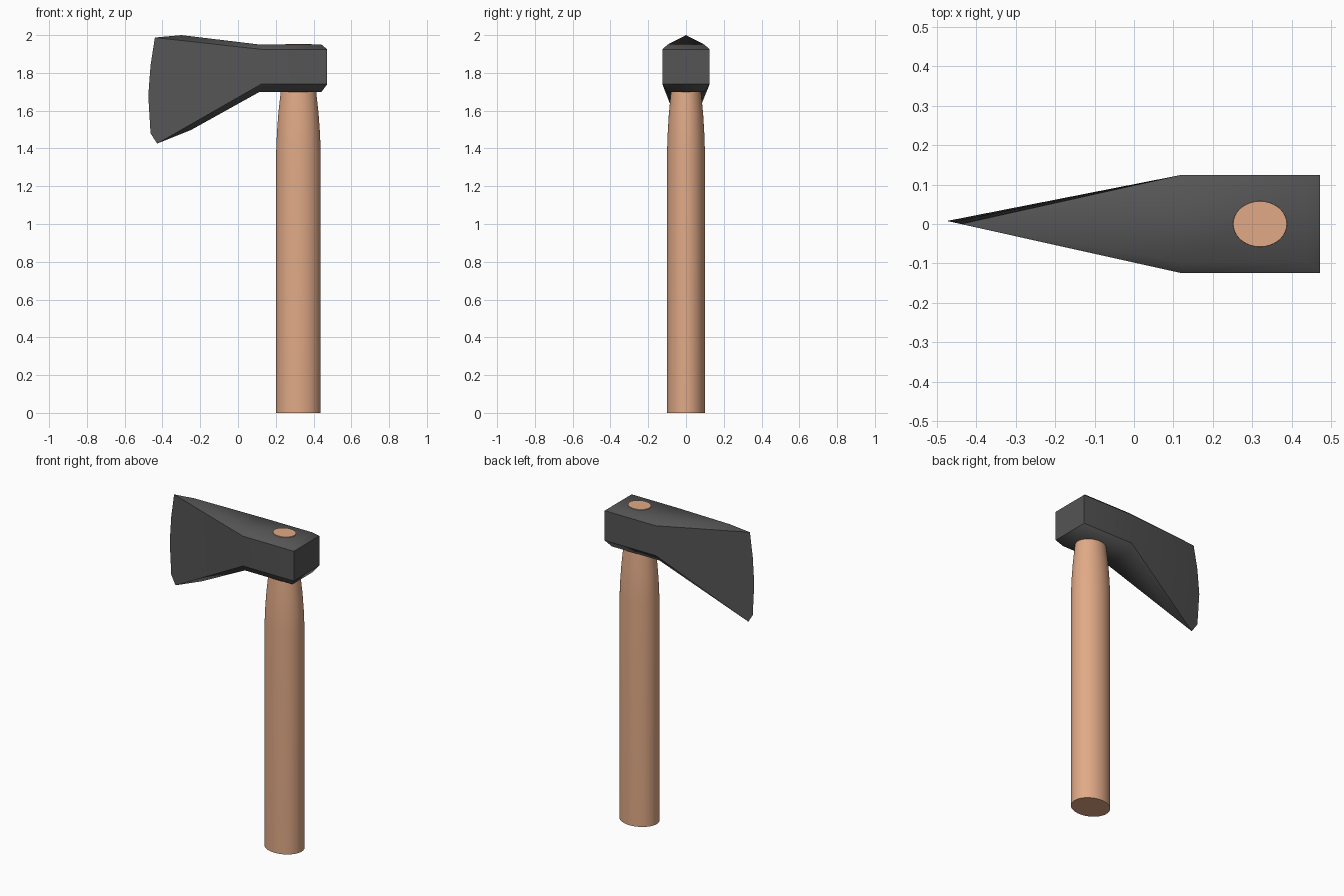
import bpy, bmesh, math

if "Cube" in bpy.data.objects:
    bpy.data.objects.remove(bpy.data.objects["Cube"])


def material(name, rgb):
    m = bpy.data.materials.new(name)
    m.diffuse_color = (*rgb, 1)
    m.use_nodes = True
    m.node_tree.nodes["Principled BSDF"].inputs["Base Color"].default_value = m.diffuse_color
    return m


def finish(bm, name, mat):
    bmesh.ops.recalc_face_normals(bm, faces=bm.faces)
    mesh = bpy.data.meshes.new(name)
    bm.to_mesh(mesh)
    bm.free()
    mesh.materials.append(mat)
    ob = bpy.data.objects.new(name, mesh)
    bpy.context.collection.objects.link(ob)


iron = material("dark iron", (0.09, 0.09, 0.09))
wood = material("light wood", (0.75, 0.40, 0.24))

# Axe head: wedge cheeks meeting at a curved cutting edge
bm = bmesh.new()
edge = [bm.verts.new((x, -(x + 0.44) * 0.22, z)) for x, z in
        [(-0.44, 1.987), (-0.463, 1.84), (-0.475, 1.68), (-0.463, 1.48), (-0.428, 1.426)]]


def pair(x, y, z):
    return [bm.verts.new((x, s * y, z)) for s in (-1, 1)]


def rim(z):
    return pair(0.122, 0.125, z), pair(0.472, 0.125, z)


top_fold, top_back = rim(1.925)
low_fold, low_back = rim(1.74)
for s in (0, 1):
    bm.faces.new(edge + [low_fold[s], top_fold[s]])
    bm.faces.new((top_fold[s], low_fold[s], low_back[s], top_back[s]))
bm.faces.new(top_back + low_back[::-1])

# Raised top and bottom plates with sloped borders
for tip, fold, back, z, nx, nz in ((edge[0], top_fold, top_back, 1.95, -0.30, 2.0),
                                   (edge[-1], low_fold, low_back, 1.70, -0.25, 1.497)):
    nose = bm.verts.new((nx, 0, nz))
    in_fold, in_back = pair(0.115, 0.097, z), pair(0.442, 0.097, z)
    bm.faces.new([nose] + in_fold)
    bm.faces.new(in_fold + in_back[::-1])
    bm.faces.new(back + in_back[::-1])
    for s in (0, 1):
        bm.faces.new((tip, fold[s], in_fold[s], nose))
        bm.faces.new((fold[s], back[s], in_back[s], in_fold[s]))

# Smooth faces, with crisp rims, poll and cutting edge
for f in bm.faces:
    f.smooth = True
rims = set(edge + top_fold + top_back + low_fold + low_back)
for e in bm.edges:
    on_rim = all(v in rims for v in e.verts)
    if on_rim and not all(v in top_fold + low_fold for v in e.verts):
        e.smooth = False
finish(bm, "axe_head", iron)

# Handle: oval shaft that tapers through the head
N = 48
bm = bmesh.new()
rings = []
for z, r in [(0, 0.118), (1.38, 0.118), (1.48, 0.114), (1.58, 0.107),
             (1.70, 0.094), (1.83, 0.080), (1.954, 0.068)]:
    rings.append([bm.verts.new((0.32 + r * math.cos(a), 0.85 * r * math.sin(a), z))
                  for a in (2 * math.pi * i / N for i in range(N))])
for a, b in zip(rings, rings[1:]):
    for i in range(N):
        j = (i + 1) % N
        bm.faces.new((a[i], a[j], b[j], b[i])).smooth = True
for ring in (rings[0], rings[-1]):
    bm.faces.new(ring)
    for i in range(N):
        bm.edges.get((ring[i], ring[(i + 1) % N])).smooth = False
finish(bm, "handle", wood)
